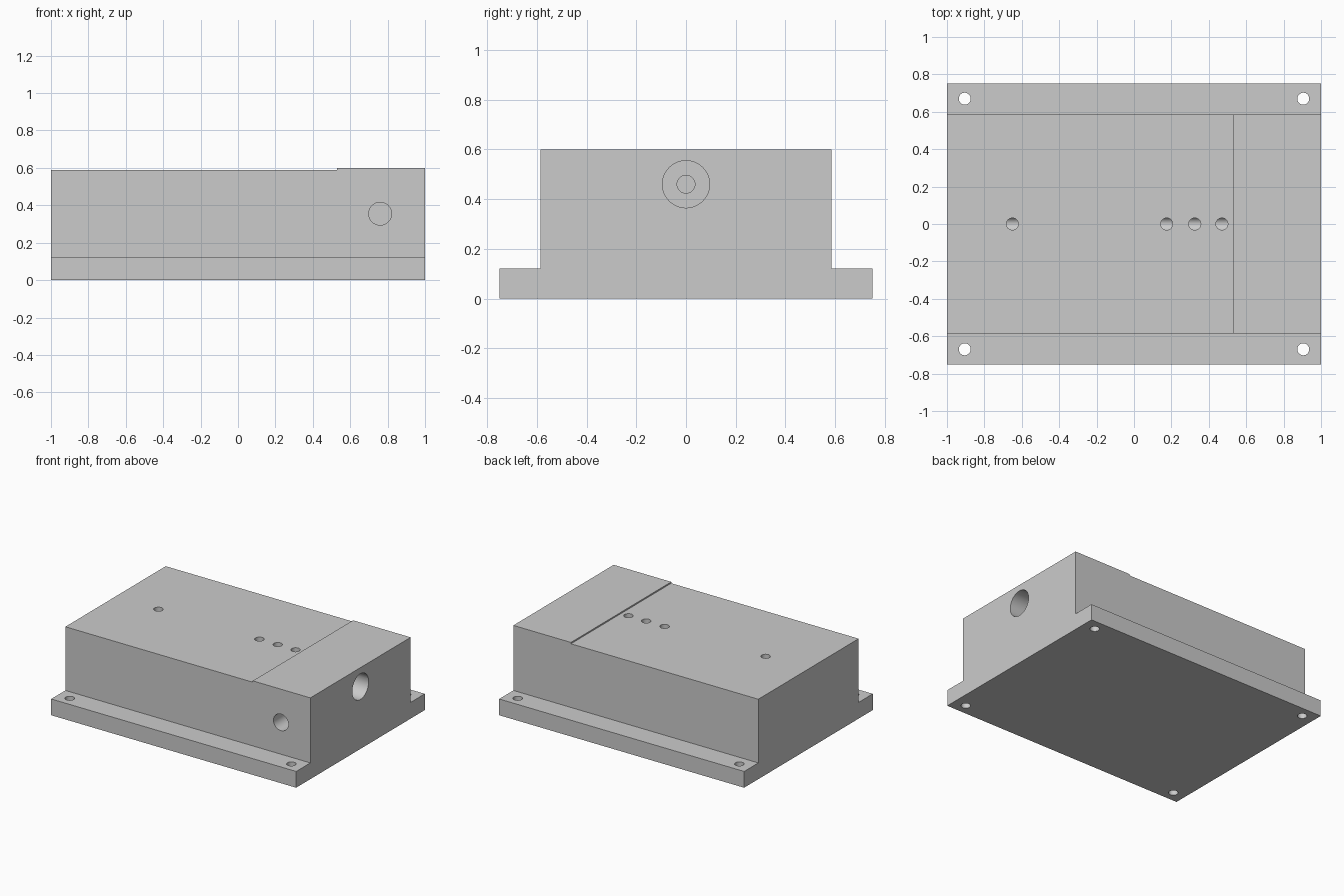
import bpy, bmesh
from math import radians
from mathutils import Matrix, Vector

if "Cube" in bpy.data.objects:
    bpy.data.objects.remove(bpy.data.objects["Cube"])


def select_only(obj):
    bpy.ops.object.select_all(action='DESELECT')
    obj.select_set(True)
    bpy.context.view_layer.objects.active = obj


def cut(target, cutter):
    """Subtract cutter from target, then discard it."""
    mod = target.modifiers.new("cut", 'BOOLEAN')
    mod.operation, mod.solver, mod.object = 'DIFFERENCE', 'EXACT', cutter
    select_only(target)
    bpy.ops.object.modifier_apply(modifier=mod.name)
    bpy.data.objects.remove(cutter, do_unlink=True)


def mesh_object(name, bm):
    mesh = bpy.data.meshes.new(name)
    bm.to_mesh(mesh)
    bm.free()
    obj = bpy.data.objects.new(name, mesh)
    bpy.context.collection.objects.link(obj)
    return obj


def drill(target, start, end, radius):
    """Cut a round hole between two points."""
    a, b = Vector(start), Vector(end)
    axis = b - a
    bm = bmesh.new()
    bmesh.ops.create_cone(
        bm, cap_ends=True, segments=48, radius1=radius, radius2=radius, depth=axis.length,
        matrix=Matrix.Translation((a + b) / 2) @ axis.to_track_quat('Z', 'Y').to_matrix().to_4x4())
    cutter = mesh_object("drill_cutter", bm)
    cutter.hide_render = True
    cut(target, cutter)


# Flanged block: stepped cross-section extruded along x
half = [(0.75, 0), (0.75, 0.12), (0.585, 0.12), (0.585, 0.6)]
profile = half + [(-y, z) for y, z in reversed(half)]
bm = bmesh.new()
face = bm.faces.new([bm.verts.new((-1, y, z)) for y, z in profile])
ext = bmesh.ops.extrude_face_region(bm, geom=[face])
bmesh.ops.translate(bm, vec=(2, 0, 0),
                    verts=[v for v in ext["geom"] if isinstance(v, bmesh.types.BMVert)])
bmesh.ops.recalc_face_normals(bm, faces=bm.faces)
block = mesh_object("flanged_block", bm)

# Shallow step on the top face
bm = bmesh.new()
bmesh.ops.create_cube(bm, size=1, matrix=Matrix.Translation((-0.485, 0, 0.69))
                      @ Matrix.Diagonal((2.03, 2, 0.2, 1)))
cut(block, mesh_object("step_cutter", bm))

# Mounting holes through the flanges
for sx in (-1, 1):
    for sy in (-1, 1):
        drill(block, (sx * 0.905, sy * 0.67, -0.1), (sx * 0.905, sy * 0.67, 0.3), 0.032)

# Lengthwise bore: narrow passage with a wide mouth on the right
BORE_Z = 0.46
drill(block, (-0.7, 0, BORE_Z), (1.1, 0, BORE_Z), 0.036)
drill(block, (0.6, 0, BORE_Z), (1.1, 0, BORE_Z), 0.095)

# Top holes down into the narrow passage
for x in (-0.65, 0.175, 0.325, 0.47):
    drill(block, (x, 0, BORE_Z), (x, 0, 0.7), 0.032)

# Blind side port on the front
drill(block, (0.76, -0.7, 0.355), (0.76, -0.25, 0.355), 0.061)

select_only(block)
bpy.ops.object.shade_smooth_by_angle(angle=radians(30))
